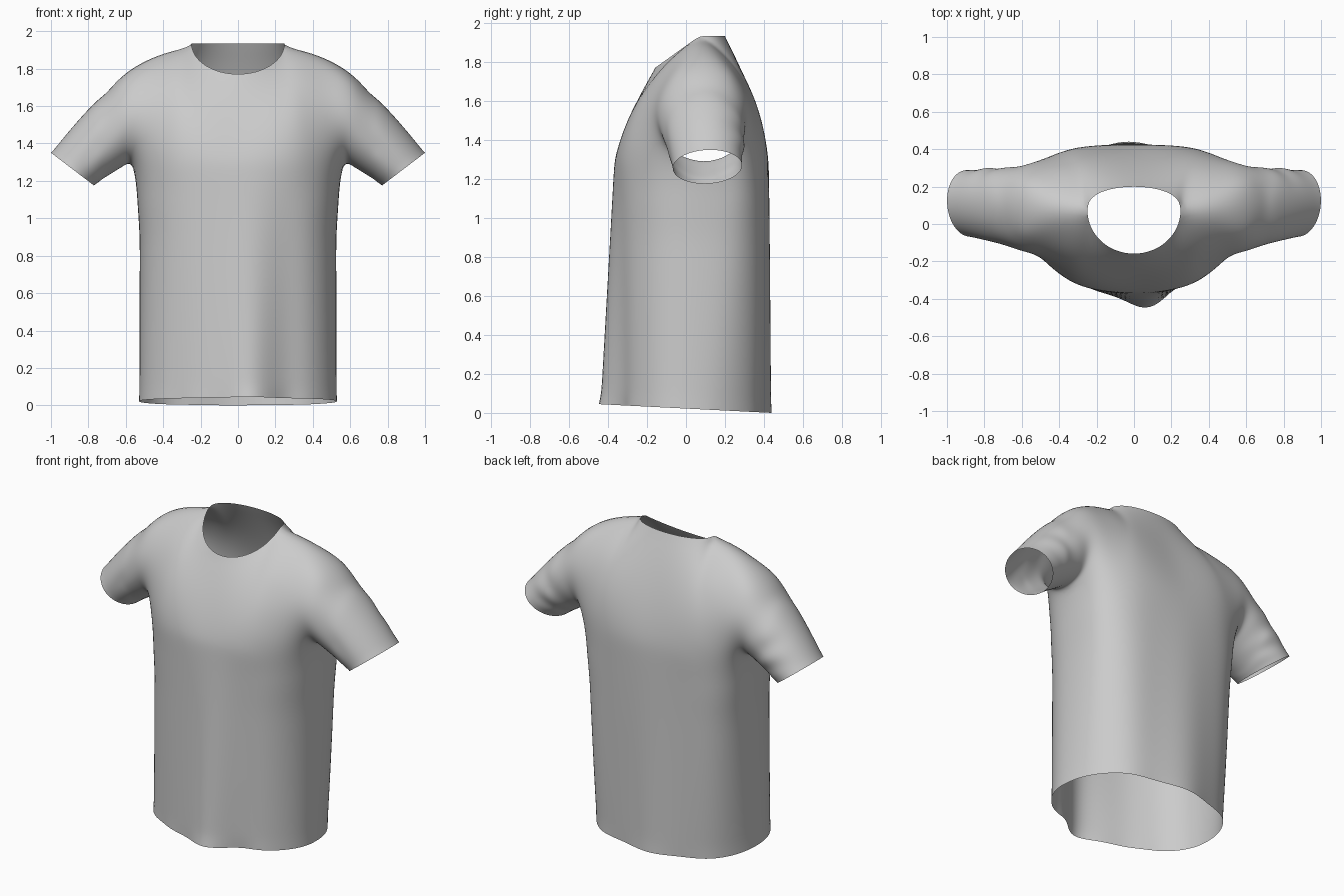
import bpy, bmesh
from math import sin, cos, pi, exp

if "Cube" in bpy.data.objects:
    bpy.data.objects.remove(bpy.data.objects["Cube"])

NECK, SHOULDER, LOW, UP = 8, 7, 22, 18   # grid steps
COLS = NECK + SHOULDER
ARMPIT = 1.27


def lerp(a, b, t):
    return a + (b - a) * t


def track(points, t):
    """Piecewise-linear lookup in (position, value) pairs."""
    for (a, va), (b, vb) in zip(points, points[1:]):
        if t <= b:
            return lerp(va, vb, (t - a) / (b - a))
    return points[-1][1]


def lower_point(c, z, side):
    """Body tube below the armpits; side -1 = front, 1 = back."""
    k = abs(c) / COLS
    u = sin(k * pi / 2) * (1 if c > 0 else -1)
    x = u * track([(0, .53), (.9, .528), (1.15, .545), (ARMPIT, .565)], z)
    low = 1 - z / ARMPIT
    mid = lerp(.1, .0, low)
    p = lerp(2.5, 2.05, low) if side < 0 else lerp(3.2, 2.3, low)
    edge = lerp(-.37, -.385, low) if side < 0 else lerp(.425, .43, low)
    y = mid + (edge - mid) * max(0, 1 - abs(u) ** p) ** (1 / p)
    # hanging folds
    fade = (1 - u ** 4) * low ** .7
    if side < 0:
        y -= .07 * exp(-((x - .07) / .12) ** 2) * low
        y += .03 * fade * exp(-((x - .25) / .08) ** 2)
        y += .015 * fade * exp(-((x + .33) / .07) ** 2)
    else:
        y += .012 * fade * cos(15 * x + .6)
    return x, y, z + .045 * (.44 - y) / .89 * low


def top_point(c, side):
    """Neckline, then shoulder seam."""
    k, s = abs(c), (1 if c > 0 else -1)
    if k <= NECK:
        t = k / NECK * pi / 2
        if side < 0:
            return s * .25 * sin(t), .07 - .23 * cos(t), 1.935 - .165 * cos(t)
        return s * .25 * sin(t), .07 + .13 * cos(t) ** .75, 1.935
    t = (k - NECK) / SHOULDER
    return s * lerp(.25, .6, t), lerp(.07, .1, t), lerp(1.935, 1.8, t) + .028 * sin(pi * t) ** .6


def upper_point(c, v, side):
    """Chest and back panels between the armholes."""
    x0, y0, z0 = lower_point(c, ARMPIT, side)
    x1, y1, z1 = top_point(c, side)
    k = abs(c) / COLS
    q = lerp(1.35 if side < 0 else 1.5, 3, min(1, k * 1.7) ** 1.5)
    y = lerp(y0, y1, v ** q)
    y += side * (.255 if side < 0 else .215) * max(0, sin(pi * v)) ** .5 * k ** 4.5
    return lerp(x0, x1, v), y, lerp(z0, z1, v)


bm = bmesh.new()


def skin(rows):
    """Quads between successive rows of points."""
    grid = [[bm.verts.new(p) for p in row] for row in rows]
    for a, b in zip(grid, grid[1:]):
        for i in range(len(a) - 1):
            bm.faces.new((a[i], a[i + 1], b[i + 1], b[i]))


# front and back panels
cols = range(-COLS, COLS + 1)
for side in (-1, 1):
    rows = [[lower_point(c, ARMPIT * i / LOW, side) for c in cols] for i in range(LOW)]
    rows += [[upper_point(c, i / UP, side) for c in cols] for i in range(UP + 1)]
    skin(rows)

# sleeves: armhole loop lofted to the slanted cuff
RINGS = 18
for s in (-1, 1):
    hole = [upper_point(s * COLS, i / UP, -1) for i in range(UP + 1)]
    hole += [upper_point(s * COLS, i / UP, 1) for i in range(UP - 1, -1, -1)]
    rows = []
    for r in range(RINGS + 1):
        t = r / RINGS
        ring = []
        for i, h in enumerate(hole):
            a = pi * i / UP
            cuff = (s * (.885 - .115 * cos(a)), .095 - .178 * sin(a) + .03 * (1 - cos(a)) / 2,
                    1.263 - .0875 * cos(a))
            x, y, z = (lerp(h[n], cuff[n], t) for n in range(3))
            swell = sin(pi * t)
            top = max(0, -cos(a))
            x += s * .01 * swell * top
            z += .01 * swell * top
            # gathered folds on the back of the sleeve, one crease on the front
            back = max(0, -sin(a))
            y += .01 * swell * back * sin(20 * t + 3 * a)
            y += .012 * swell * exp(-((a - 1.9 + .5 * t) / .22) ** 2)
            ring.append((x, y, z))
        rows.append(ring)
    skin(rows)

# weld seams and relax the cloth, strongest where the arm meets the chest
bmesh.ops.remove_doubles(bm, verts=bm.verts, dist=.0005)
inner = [v for v in bm.verts if not v.is_boundary]
root = [v for v in inner if .36 < abs(v.co.x) < .74 and 1.15 < v.co.z < 1.72]
for verts, times in ((root, 7), (inner, 3)):
    for _ in range(times):
        bmesh.ops.smooth_vert(bm, verts=verts, factor=.5,
                              use_axis_x=True, use_axis_y=True, use_axis_z=True)
bmesh.ops.recalc_face_normals(bm, faces=bm.faces)

mesh = bpy.data.meshes.new("t_shirt")
bm.to_mesh(mesh)
bm.free()
mesh.shade_smooth()
shirt = bpy.data.objects.new("t_shirt", mesh)
bpy.context.collection.objects.link(shirt)
sub = shirt.modifiers.new("Subdivision", 'SUBSURF')
sub.levels = sub.render_levels = 1
